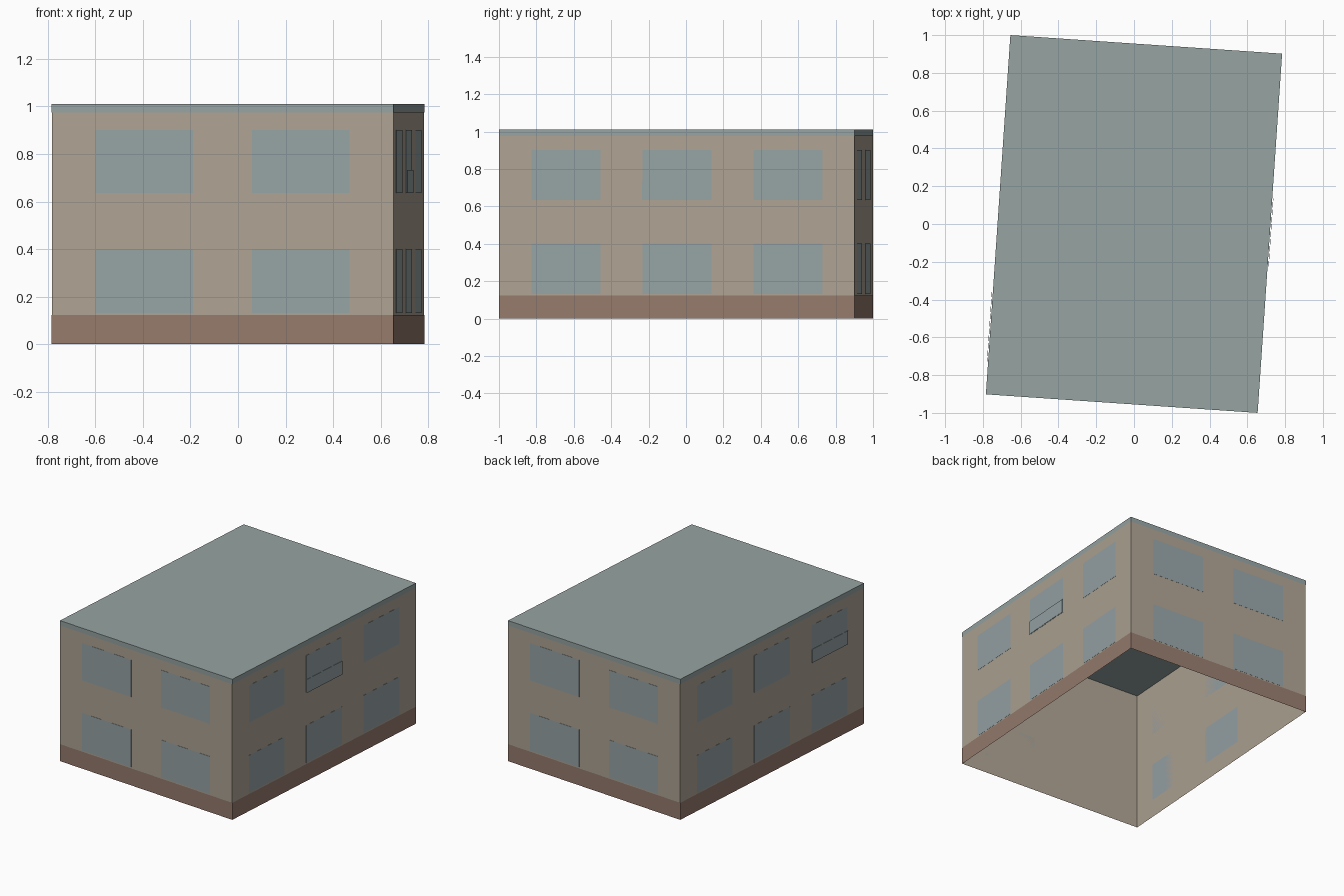
import bpy, bmesh, math
from mathutils import Matrix, Vector

cube = bpy.data.objects.get("Cube")
if cube:
    bpy.data.objects.remove(cube, do_unlink=True)

HX, HY, TOP = 0.72, 0.952, 1.01
TURN = Matrix.Rotation(math.radians(-3.9), 4, "Z")


def material(name, rgb):
    linear = [((c / 255 + 0.055) / 1.055) ** 2.4 for c in rgb] + [1]
    mat = bpy.data.materials.new(name)
    mat.use_nodes = True
    mat.diffuse_color = linear
    mat.node_tree.nodes["Principled BSDF"].inputs["Base Color"].default_value = linear
    return mat


plaster = material("tan plaster", (174, 163, 147))
slate = material("grey slate", (150, 163, 162))
glass = material("grey blue glass", (150, 163, 165))
brick = material("brown plinth", (150, 123, 109))


def finish(name, bm, mat):
    """Turn the bmesh into an object standing at the building's angle."""
    bm.transform(TURN)
    mesh = bpy.data.meshes.new(name)
    bm.to_mesh(mesh)
    bm.free()
    mesh.materials.append(mat)
    obj = bpy.data.objects.new(name, mesh)
    bpy.context.collection.objects.link(obj)


def add_box(bm, low, high):
    low, high = Vector(low), Vector(high)
    place = Matrix.Translation((low + high) / 2) @ Matrix.Diagonal((*(high - low), 1))
    bmesh.ops.create_cube(bm, size=1, matrix=place)


def shell(name, z0, z1, grow, mat, roofed=False):
    """Band of four thin walls around the building, with or without a lid."""
    bm = bmesh.new()
    x, y = HX + grow, HY + grow
    add_box(bm, (-x, -y, z0), (x, y, z1))
    caps = [f for f in bm.faces if f.normal.z < -0.5 or (f.normal.z > 0.5 and not roofed)]
    bmesh.ops.delete(bm, geom=caps, context="FACES_ONLY")
    finish(name, bm, mat)


def panels(name, side, spans, rows, start, depth, mat):
    """Thin plates on one facade; side counts quarter turns from the front."""
    bm = bmesh.new()
    wall = HX if side % 2 else HY
    for u0, u1 in spans:
        for z0, z1 in rows:
            add_box(bm, (u0, -wall - start - depth, z0), (u1, -wall - start, z1))
    bm.transform(Matrix.Rotation(side * math.pi / 2, 4, "Z"))
    finish(name, bm, mat)


# Main body, open underneath
shell("walls", 0, TOP - 0.001, 0, plaster)
shell("plinth", 0, 0.122, 0.001, brick)
shell("roof", 0.975, TOP, 0.001, slate, roofed=True)

# Two storeys of windows on all four facades
storeys = [(0.13, 0.4), (0.635, 0.902)]
short_spans = [(-0.535, -0.125), (0.125, 0.535)]
long_spans = [(-0.78, -0.41), (-0.185, 0.185), (0.41, 0.78)]
for side, facade in enumerate(("front", "left", "back", "right")):
    spans = long_spans if side % 2 else short_spans
    panels(facade + "_windows", side, spans, storeys, 0, 0.001, glass)

# Low guard panels standing just off two upper windows
guard = [(0.635, 0.732)]
panels("left_window_guard", 1, long_spans[1:2], guard, 0.005, 0.002, glass)
panels("right_window_guard", 3, long_spans[2:], guard, 0.005, 0.002, glass)
